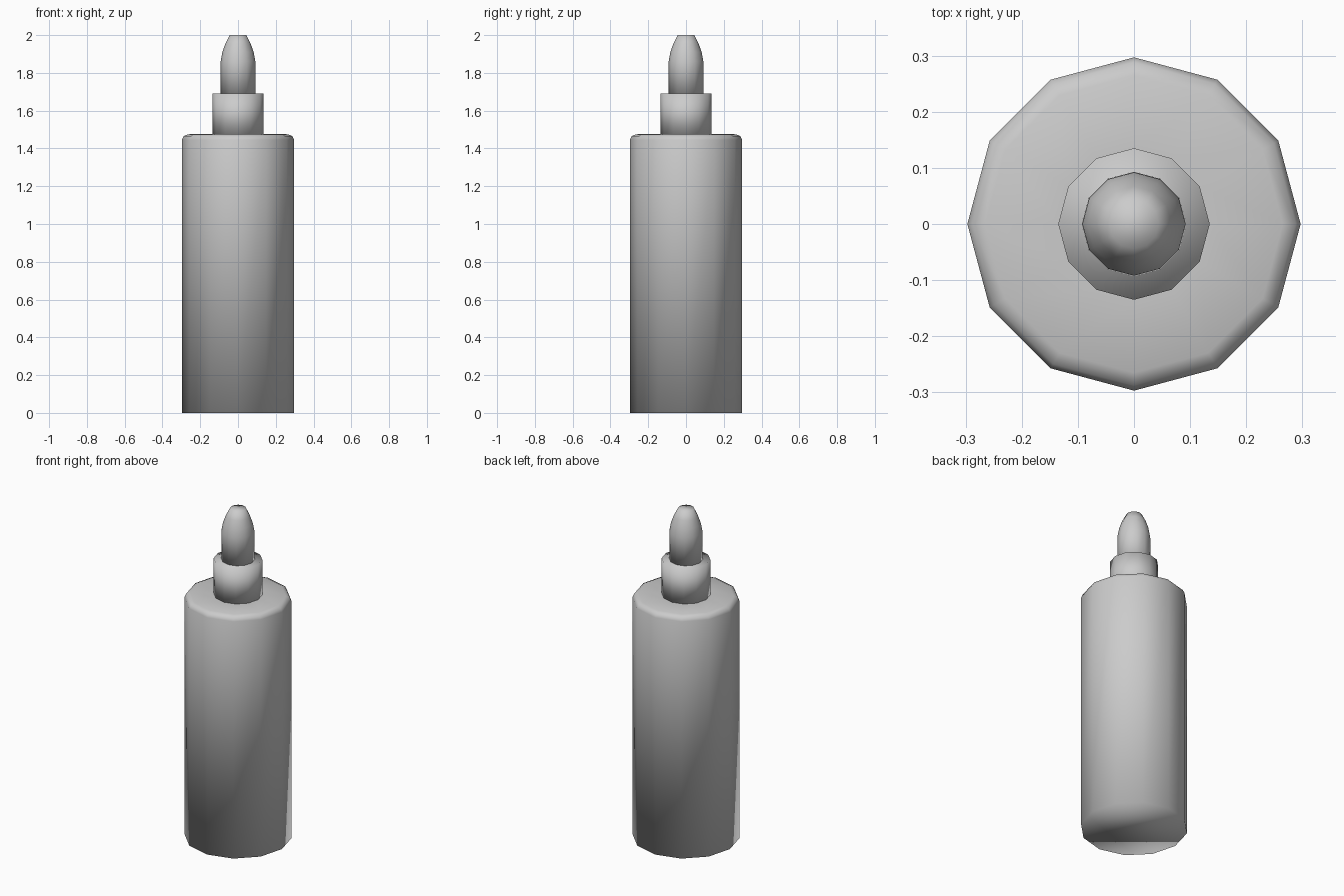
import bpy, bmesh
from math import cos, sin, pi, radians

if "Cube" in bpy.data.objects:
    bpy.data.objects.remove(bpy.data.objects["Cube"])

SIDES = 12


def lathe(name, profile, sharp_angle=None):
    """Revolve (radius, z) points into a closed 12-sided solid."""
    bm = bmesh.new()
    rings = [[bm.verts.new((r * cos(2 * pi * i / SIDES), r * sin(2 * pi * i / SIDES), z))
              for i in range(SIDES)] for r, z in profile]
    for a, b in zip(rings, rings[1:]):
        for i in range(SIDES):
            j = (i + 1) % SIDES
            bm.faces.new((a[i], a[j], b[j], b[i]))
    bm.faces.new(rings[0][::-1])
    bm.faces.new(rings[-1])
    for f in bm.faces:
        f.smooth = True
    if sharp_angle:
        for e in bm.edges:
            e.smooth = e.calc_face_angle(0) < sharp_angle
    mesh = bpy.data.meshes.new(name)
    bm.to_mesh(mesh)
    bm.free()
    obj = bpy.data.objects.new(name, mesh)
    bpy.context.collection.objects.link(obj)
    return obj


# Bottle body with a small rounded shoulder
lathe("bottle_body", [(0.297, 0), (0.297, 1.445), (0.288, 1.465),
                      (0.265, 1.475), (0.135, 1.477)])

# Collar on top of the body
lathe("collar", [(0.135, 1.47), (0.135, 1.69)], radians(50))

# Tapered nozzle
lathe("nozzle", [(0.093, 1.685), (0.092, 1.86), (0.083, 1.91),
                 (0.067, 1.955), (0.044, 2.0)], radians(75))
